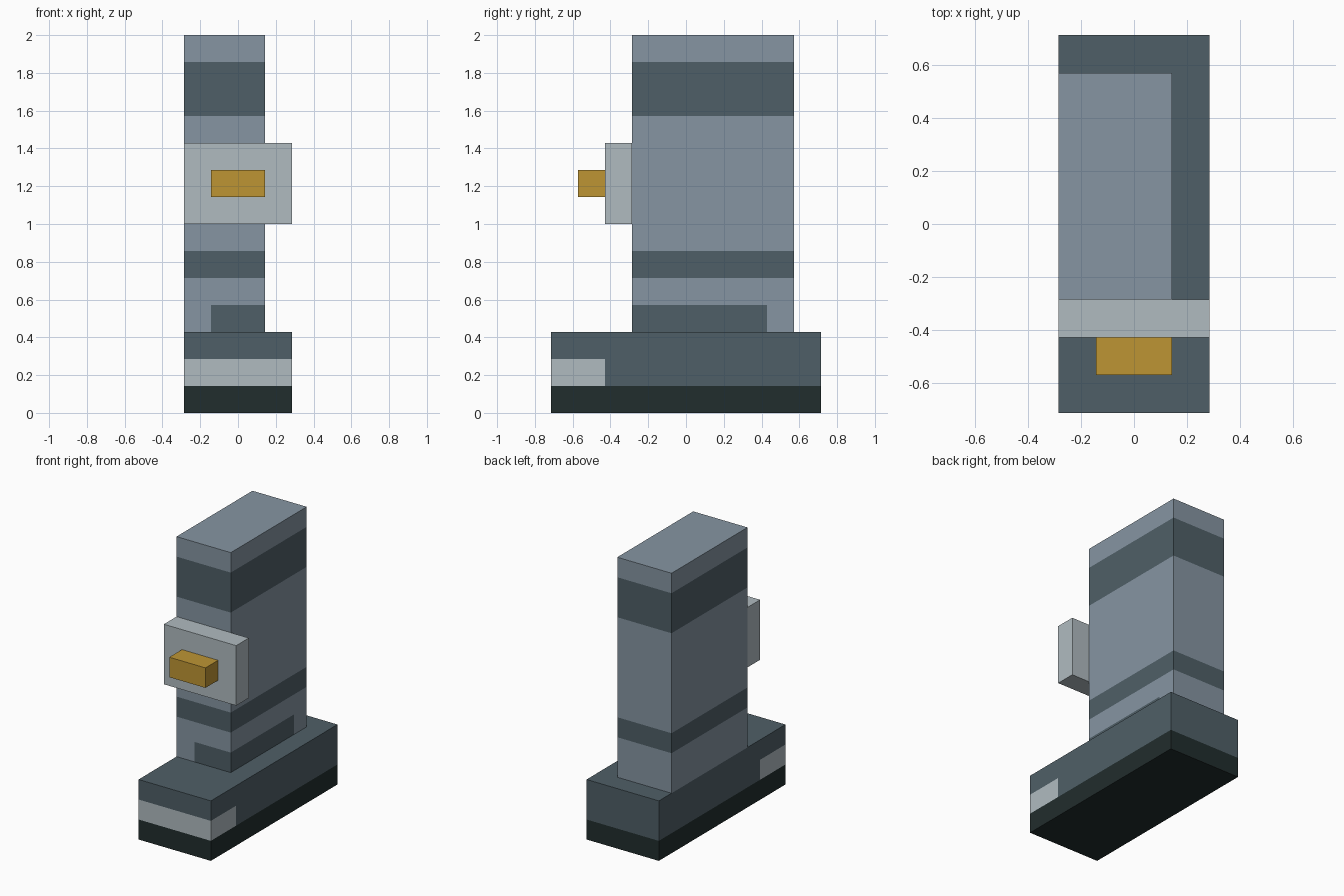
import bpy, bmesh
from mathutils import Vector

U = 1 / 7  # grid unit: every part sits on this module

if "Cube" in bpy.data.objects:
    bpy.data.objects.remove(bpy.data.objects["Cube"], do_unlink=True)


def make_material(name, rgb):
    lin = [((c / 255 + 0.055) / 1.055) ** 2.4 for c in rgb]
    mat = bpy.data.materials.new(name)
    mat.use_nodes = True
    mat.diffuse_color = (*lin, 1)
    mat.node_tree.nodes["Principled BSDF"].inputs["Base Color"].default_value = (*lin, 1)
    return mat


black = make_material("near black", (33, 45, 45))
slate = make_material("dark slate", (79, 95, 103))
steel = make_material("blue grey", (134, 149, 162))
pale = make_material("pale grey", (176, 187, 192))
gold = make_material("gold", (190, 149, 52))


def box(name, lo, hi, mats, cuts=(), rule=None):
    """Box between two grid corners; cuts are (axis, value) planes,
    rule picks a material index from a face's centre and normal."""
    lo, hi = Vector(lo), Vector(hi)
    bm = bmesh.new()
    bmesh.ops.create_cube(bm, size=1)
    for v in bm.verts:
        v.co = [(lo[i] + hi[i]) / 2 + v.co[i] * (hi[i] - lo[i]) for i in range(3)]
    for axis, value in cuts:
        normal = Vector((0, 0, 0))
        normal[axis] = 1
        bmesh.ops.bisect_plane(bm, geom=bm.verts[:] + bm.edges[:] + bm.faces[:],
                               plane_co=normal * value, plane_no=normal)
    bm.normal_update()
    if rule:
        for f in bm.faces:
            f.material_index = rule(f.calc_center_median(), f.normal)
    bmesh.ops.scale(bm, vec=(U, U, U), verts=bm.verts)
    mesh = bpy.data.meshes.new(name)
    bm.to_mesh(mesh)
    bm.free()
    for m in mats:
        mesh.materials.append(m)
    obj = bpy.data.objects.new(name, mesh)
    bpy.context.collection.objects.link(obj)
    return obj


# Base: black sole, pale stripe wrapping the front end
def base_colour(c, n):
    if c.z < 1:
        return 0
    return 2 if 1 < c.z < 2 and c.y < -3 else 1


box("base", (-2, -5, 0), (2, 5, 3), [black, slate, pale],
    [(2, 1), (2, 2), (1, -3)], base_colour)


# Column: two dark bands all round, dark corner patch at the foot
def column_colour(c, n):
    band = 5 < c.z < 6 or 11 < c.z < 13
    on_front = n.y < -0.5 and c.x > -1
    on_side = n.x > 0.5 and c.y < 3
    return 1 if band or (c.z < 4 and (on_front or on_side)) else 0


box("column", (-2, -2, 3), (1, 4, 14), [steel, slate],
    [(2, z) for z in (4, 5, 6, 11, 13)] + [(0, -1), (1, 3)], column_colour)

# Front plate with its protruding block
box("front_plate", (-2, -3, 7), (2, -2, 10), [pale])
box("front_block", (-1, -4, 8), (1, -3, 9), [gold])
